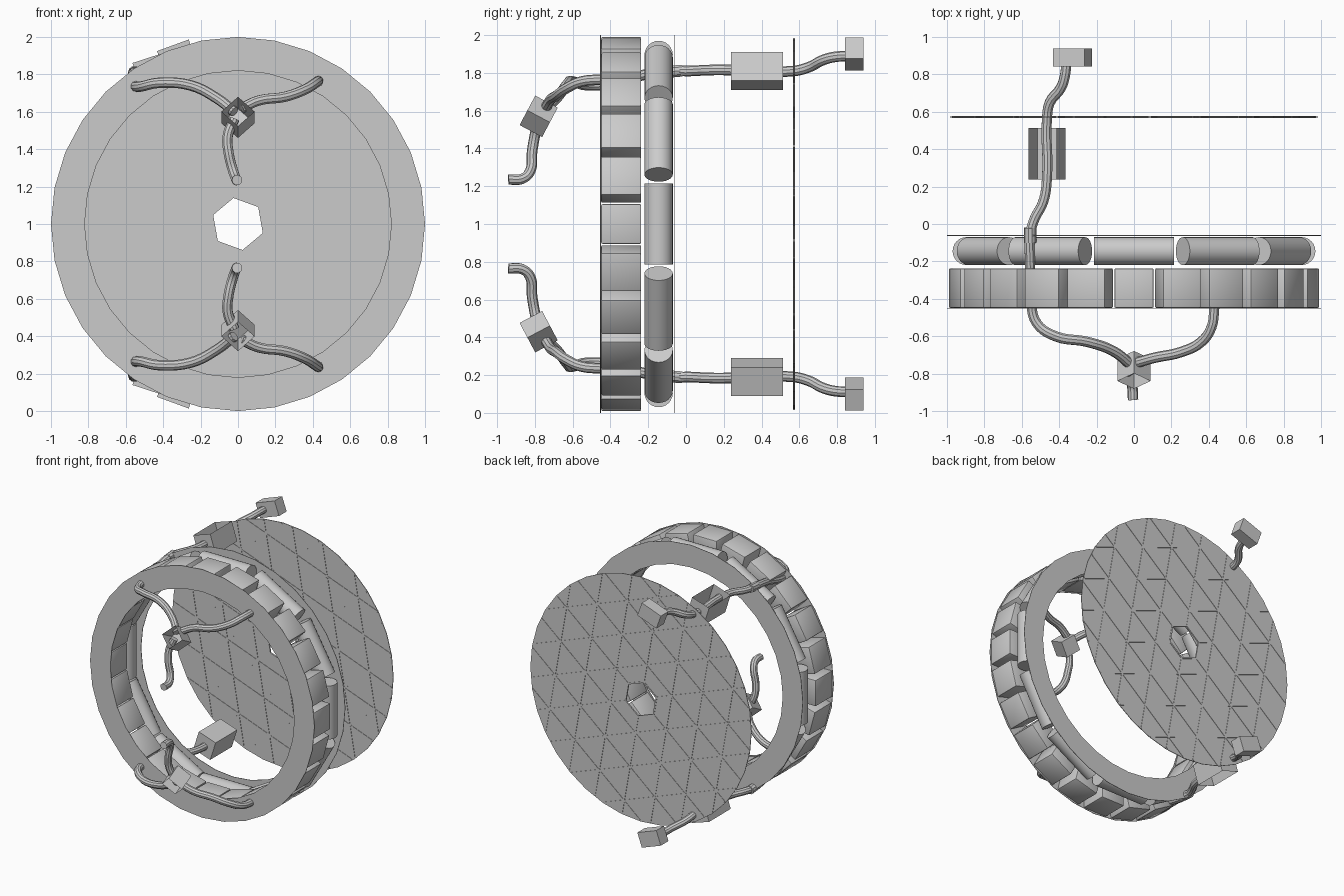
import bpy, bmesh, math
from mathutils import Vector, Matrix

if "Cube" in bpy.data.objects:
    bpy.data.objects.remove(bpy.data.objects["Cube"])

C = Vector((0, 0, 1))          # centre of every ring; axis runs along y
mat = bpy.data.materials.new("light_grey")
mat.diffuse_color = (0.6, 0.6, 0.6, 1)
mat.use_nodes = True
mat.node_tree.nodes["Principled BSDF"].inputs["Base Color"].default_value = mat.diffuse_color


def finish(name, bm, smooth=False, mirror=False, recalc=True):
    """Mesh is given relative to C; mirror doubles it top to bottom."""
    if recalc:
        bmesh.ops.recalc_face_normals(bm, faces=bm.faces)
    me = bpy.data.meshes.new(name)
    bm.to_mesh(me)
    bm.free()
    me.materials.append(mat)
    ob = bpy.data.objects.new(name, me)
    bpy.context.collection.objects.link(ob)
    ob.location = C
    if mirror:
        m = ob.modifiers.new("mirror", 'MIRROR')
        m.use_axis = (False, False, True)
        m.use_mirror_merge = False
    if smooth:
        bpy.context.view_layer.objects.active = ob
        ob.select_set(True)
        bpy.ops.object.shade_smooth_by_angle(angle=math.radians(35))
        ob.select_set(False)
    return ob


def annulus(name, y, thick, r_out, r_in, n, start=0.0):
    """Flat ring facing y; r_in is a function of angle."""
    bm = bmesh.new()
    loops = []
    for i in range(n):
        a = start + 2 * math.pi * i / n
        d = Vector((math.cos(a), 0, math.sin(a)))
        dy = Vector((0, thick / 2, 0))
        yc = Vector((0, y, 0))
        ri = r_in(a)
        loops.append([bm.verts.new(yc + d * r + s * dy)
                      for r, s in ((r_out, -1), (r_out, 1), (ri, 1), (ri, -1))])
    for i in range(n):
        p, q = loops[i], loops[(i + 1) % n]
        for k in range(4):
            bm.faces.new((p[k], p[(k + 1) % 4], q[(k + 1) % 4], q[k]))
    return finish(name, bm)


def box(bm, size, matrix):
    return bmesh.ops.create_cube(bm, size=1, matrix=matrix @ Matrix.Diagonal((*size, 1)))['verts']


def rot_y(deg):
    """Turn counter-clockwise as seen from the front."""
    return Matrix.Rotation(-math.radians(deg), 4, 'Y')


def tube(name, pts, radius=0.028):
    cu = bpy.data.curves.new(name + "_path", 'CURVE')
    cu.dimensions = '3D'
    cu.bevel_depth, cu.bevel_resolution, cu.resolution_u = radius, 3, 5
    cu.use_fill_caps = True
    sp = cu.splines.new('BEZIER')
    sp.bezier_points.add(len(pts) - 1)
    for bp, p in zip(sp.bezier_points, pts):
        bp.co = Vector(p) - C
        bp.handle_left_type = bp.handle_right_type = 'AUTO'
    tmp = bpy.data.objects.new(name + "_path", cu)
    bpy.context.collection.objects.link(tmp)
    me = bpy.data.meshes.new_from_object(tmp.evaluated_get(bpy.context.evaluated_depsgraph_get()))
    bpy.data.objects.remove(tmp)
    bm = bmesh.new()
    bm.from_mesh(me)
    bmesh.ops.remove_doubles(bm, verts=bm.verts, dist=1e-5)
    return finish(name, bm, smooth=True, mirror=True)


# Front and back ring plates
annulus("front_ring_plate", -0.453, 0.004, 1.0, lambda a: 0.82, 32)
annulus("back_ring_plate", -0.062, 0.004, 1.0, lambda a: 0.82, 32)

# 24 blocks around the front ring
bm = bmesh.new()
for i in range(24):
    box(bm, (0.17, 0.212, 0.21), rot_y(15 * i) @ Matrix.Translation((0.905, -0.343, 0)))
bmesh.ops.bevel(bm, geom=bm.edges[:], offset=0.008, segments=2, affect='EDGES', profile=0.5)
finish("ring_blocks", bm, smooth=True)

# 12 tanks around the back ring
bm = bmesh.new()
for i in range(12):
    bmesh.ops.create_cone(bm, cap_ends=True, segments=24, radius1=0.075, radius2=0.075, depth=0.43,
                          matrix=rot_y(30 * i) @ Matrix.Translation((0.895, -0.145, 0)))
finish("ring_tanks", bm, smooth=True)

# Rear panel disc with a six-sided hole
R, A, HOLE, Y = 0.985, 0.29, 0.148, 0.572
START = math.radians(40)


def hex_radius(a):
    t = (a - START) % (math.pi / 3) - math.pi / 6
    return HOLE * math.cos(math.pi / 6) / math.cos(t)


annulus("panel_disc", Y, 0.005, R, hex_radius, 36, START)

# Triangular lattice of bars on the disc
bm = bmesh.new()
W, H = 0.012, 0.011
for deg in (-20, 40, 100):
    rot = Matrix.Translation((0, Y, 0)) @ rot_y(deg)
    for k in range(-3, 4):
        off = k * A * math.sqrt(3) / 2
        half = math.sqrt(R * R - off * off) - 0.01
        spans = [(-half, half)] if k else [(-half, -HOLE), (HOLE, half)]
        for a, b in spans:
            box(bm, (b - a, H, W), rot @ Matrix.Translation(((a + b) / 2, 0, off)))
    for s in (-1, 1):           # rim of the hole
        box(bm, (HOLE, H, W), rot @ Matrix.Translation((0, 0, s * HOLE * math.sqrt(3) / 2)))
finish("panel_bars", bm)

# Arms: long left arm runs from the front node through to the rear box
tube("long_arm", [(-0.02, -0.75, 1.60), (-0.11, -0.68, 1.67), (-0.25, -0.63, 1.74), (-0.42, -0.60, 1.755),
                  (-0.52, -0.53, 1.735), (-0.55, -0.42, 1.74), (-0.555, -0.22, 1.79), (-0.555, -0.06, 1.81),
                  (-0.535, 0.02, 1.81), (-0.485, 0.12, 1.815), (-0.465, 0.25, 1.815), (-0.465, 0.57, 1.81),
                  (-0.45, 0.65, 1.83), (-0.39, 0.73, 1.87), (-0.37, 0.79, 1.885), (-0.36, 0.88, 1.89)])
tube("short_arm", [(0.02, -0.74, 1.62), (0.11, -0.715, 1.66), (0.25, -0.685, 1.68), (0.36, -0.63, 1.72),
                   (0.415, -0.55, 1.755), (0.43, -0.44, 1.765)])
tube("front_nozzle", [(-0.02, -0.78, 1.56), (-0.055, -0.80, 1.47), (-0.05, -0.815, 1.38),
                      (-0.025, -0.825, 1.28), (-0.01, -0.865, 1.24), (-0.005, -0.94, 1.235)])
tube("arm_collar", [(-0.555, -0.10, 1.805), (-0.555, -0.02, 1.812)], 0.033)

# Front node: cube turned on edge, open at the front
bm = bmesh.new()
m = Matrix.Translation((0, -0.78, 0.57)) @ Matrix.Rotation(math.radians(-28), 4, 'X') @ rot_y(45)
box(bm, (0.125, 0.135, 0.125), m)
bm.normal_update()
front = max(bm.faces, key=lambda f: -f.normal.y + f.normal.z * 0.5)
bmesh.ops.delete(bm, geom=[front], context='FACES_ONLY')
finish("front_node", bm, mirror=True, recalc=False)

# Middle box on the long arm, open on its outer side
bm = bmesh.new()
box(bm, (0.158, 0.275, 0.158), Matrix.Translation((-0.465, 0.375, 0.81)) @ rot_y(18))
bm.normal_update()
top = max(bm.faces, key=lambda f: f.normal.z)
bmesh.ops.delete(bm, geom=[top], context='FACES_ONLY')
finish("middle_box", bm, mirror=True, recalc=False)

# Rear end box
bm = bmesh.new()
box(bm, (0.18, 0.097, 0.118), Matrix.Translation((-0.328, 0.89, 0.9)) @ rot_y(20))
finish("end_box", bm, mirror=True)
